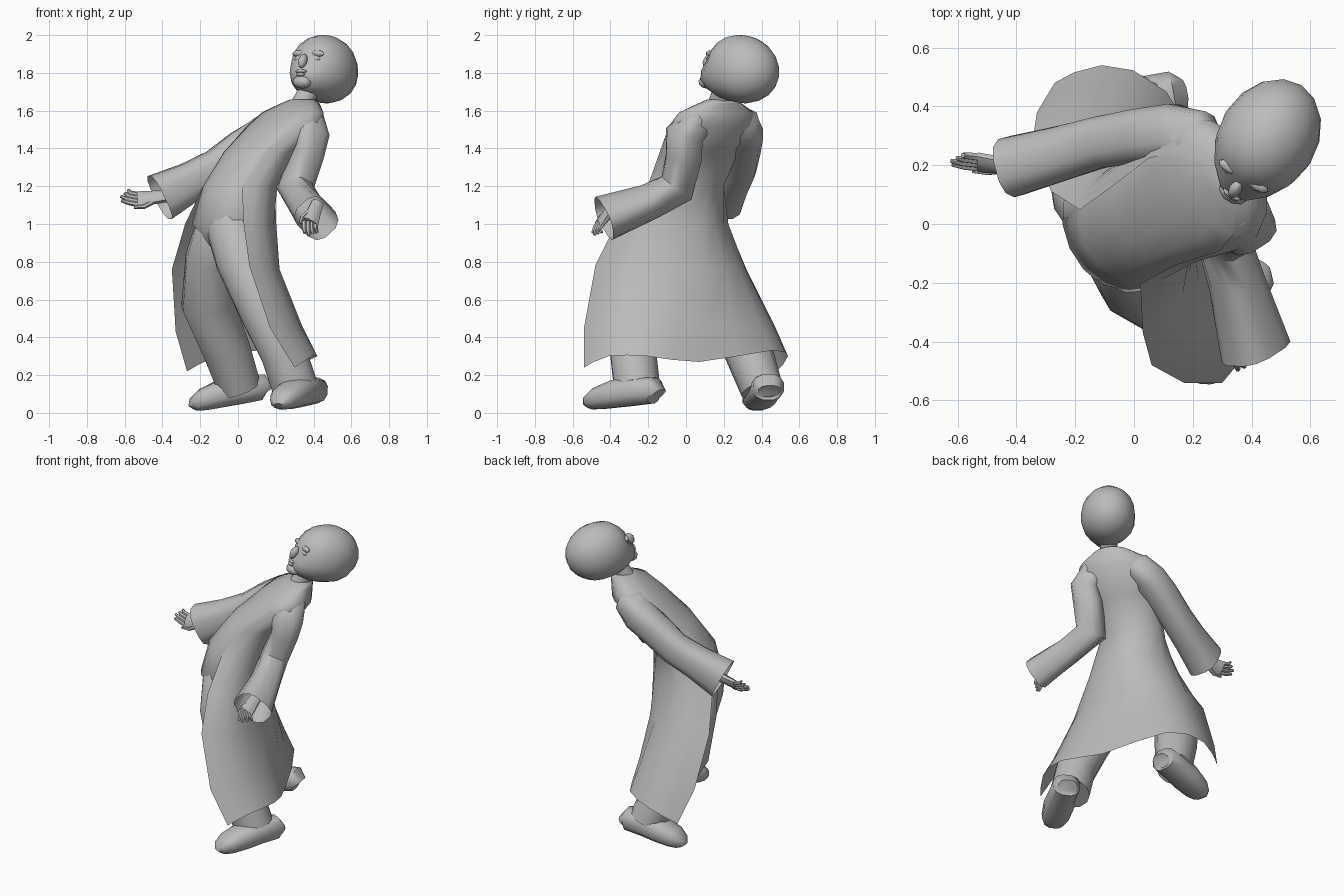
import bpy, bmesh, math
from mathutils import Vector, Matrix

cube = bpy.data.objects.get("Cube")
if cube:
    bpy.data.objects.remove(cube)

clay = bpy.data.materials.new("plain_grey")
clay.use_nodes = True
grey = (0.5, 0.5, 0.5, 1)
clay.diffuse_color = grey
clay.node_tree.nodes["Principled BSDF"].inputs["Base Color"].default_value = grey

FACING = Vector((-0.84, -0.55, 0)).normalized()
LEFT = Vector((-FACING.y, FACING.x, 0))


def finish(name, bm, angle=50):
    bmesh.ops.recalc_face_normals(bm, faces=bm.faces)
    mesh = bpy.data.meshes.new(name)
    bm.to_mesh(mesh)
    bm.free()
    mesh.materials.append(clay)
    ob = bpy.data.objects.new(name, mesh)
    bpy.context.collection.objects.link(ob)
    bpy.ops.object.select_all(action="DESELECT")
    ob.select_set(True)
    bpy.context.view_layer.objects.active = ob
    bpy.ops.object.shade_smooth_by_angle(angle=math.radians(angle))
    return ob


def loft(name, rings, closed=True, caps=(True, True)):
    bm = bmesh.new()
    rows = [[bm.verts.new(p) for p in ring] for ring in rings]
    n = len(rows[0])
    for a, b in zip(rows, rows[1:]):
        for i in range(n if closed else n - 1):
            j = (i + 1) % n
            bm.faces.new((a[i], a[j], b[j], b[i]))
    for row, cap in zip((rows[0], rows[-1]), caps):
        if cap and closed:
            bm.faces.new(row)
    return finish(name, bm)


def oval(center, side, other, w, d, sides, power=1):
    pts = []
    for i in range(sides):
        t = math.tau * (i + 0.5) / sides
        c, s = math.cos(t), math.sin(t)
        pts.append(Vector(center) + side * w * math.copysign(abs(c) ** power, c)
                   + other * d * math.copysign(abs(s) ** power, s))
    return pts


def tube(name, stations, sides=10, hint=(0, 0, 1), caps=(True, True), power=1):
    """Stations are (centre, width, depth) along a limb."""
    pts = [Vector(s[0]) for s in stations]
    rings = []
    for i, (_, w, d) in enumerate(stations):
        way = (pts[min(i + 1, len(pts) - 1)] - pts[max(i - 1, 0)]).normalized()
        side = way.cross(Vector(hint)).normalized()
        rings.append(oval(pts[i], side, side.cross(way), w, d, sides, power))
    return loft(name, rings, True, caps)


def smooth_row(points, steps=2):
    """Round off an open row of control points."""
    p = [Vector(q) for q in points]
    out = []
    for i in range(len(p) - 1):
        a, b, c, d = p[max(i - 1, 0)], p[i], p[i + 1], p[min(i + 2, len(p) - 1)]
        for k in range(steps):
            t = k / steps
            out.append(b + (c - a) * t / 2 + (a * 2 - b * 5 + c * 4 - d) * t * t / 2
                       + (b * 3 - a - c * 3 + d) * t ** 3 / 2)
    return out + [p[-1]]


def back_arc(center, w, d, count=13):
    """Arc just outside a torso ring, from the right front round the back."""
    start, end = math.radians(135), math.radians(392)
    pts = []
    for i in range(count):
        t = start + (end - start) * i / (count - 1)
        pts.append(Vector(center) + (LEFT * w * math.cos(t) + FACING * d * math.sin(t)) * 1.015)
    return pts


# Torso leaning back, from hips to collar
torso = [((-0.05, -0.04, 0.86), 0.12, 0.09), ((-0.06, -0.03, 1.0), 0.225, 0.165),
         ((0.01, 0, 1.2), 0.205, 0.19), ((0.12, 0.07, 1.38), 0.215, 0.185),
         ((0.25, 0.14, 1.52), 0.25, 0.17), ((0.29, 0.16, 1.59), 0.22, 0.13),
         ((0.33, 0.18, 1.64), 0.12, 0.09), ((0.34, 0.18, 1.66), 0.07, 0.06)]
loft("coat_torso", [oval(c, LEFT, FACING, w, d, 16) for c, w, d in torso])

# Coat back and long open skirt: right front edge, round the back, left front edge
skirt = [
    [(-0.28, 0.11, 1), (-0.14, 0.22, 1), (0.05, 0.2, 1), (0.19, 0.08, 1), (0.19, -0.16, 1), (0.13, -0.29, 1), (0.03, -0.37, 1)],
    [(-0.35, 0.25, 0.76), (-0.16, 0.32, 0.76), (0.04, 0.28, 0.76), (0.19, 0.1, 0.76), (0.22, -0.2, 0.76), (0.17, -0.38, 0.76), (0.06, -0.48, 0.78)],
    [(-0.33, 0.38, 0.43), (-0.12, 0.47, 0.46), (0.08, 0.39, 0.48), (0.25, 0.09, 0.46), (0.34, -0.2, 0.46), (0.29, -0.43, 0.46), (0.17, -0.54, 0.45)],
    [(-0.27, 0.48, 0.22), (-0.11, 0.54, 0.3), (0.11, 0.45, 0.33), (0.31, 0.07, 0.27), (0.42, -0.2, 0.3), (0.39, -0.41, 0.3), (0.3, -0.54, 0.24)]]
loft("coat_skirt", [back_arc(*ring) for ring in reversed(torso[2:7])]
     + [smooth_row(row) for row in skirt], closed=False)

# Trouser legs
tube("left_trouser_leg", [((-0.02, -0.06, 1.1), 0.1, 0.1), ((-0.03, -0.1, 0.98), 0.14, 0.14),
                          ((0.02, -0.19, 0.82), 0.145, 0.145), ((0.13, -0.27, 0.55), 0.13, 0.13),
                          ((0.24, -0.28, 0.32), 0.125, 0.125), ((0.3, -0.26, 0.14), 0.125, 0.125)], 12, LEFT)
tube("right_trouser_leg", [((-0.07, 0.01, 1.08), 0.1, 0.1), ((-0.1, 0.02, 0.97), 0.13, 0.13),
                           ((-0.14, 0.1, 0.82), 0.14, 0.14), ((-0.16, 0.22, 0.58), 0.145, 0.14),
                           ((-0.06, 0.33, 0.33), 0.13, 0.13), ((0.01, 0.4, 0.13), 0.12, 0.11)], 12, LEFT)


# Shoes: heel to toe, flat soles
def shoe(name, heel, toe):
    heel, toe = Vector(heel), Vector(toe)
    stages = [(0, 0.06, 0.045), (0.05, 0.085, 0.07), (0.35, 0.085, 0.08), (0.6, 0.095, 0.075),
              (0.85, 0.085, 0.06), (0.97, 0.06, 0.042), (1, 0.03, 0.025)]
    tube(name, [(heel.lerp(toe, t) + Vector((0, 0, h)), w, h) for t, w, h in stages], 12, power=0.8)


shoe("left_shoe", (0.41, -0.15, 0.05), (0.22, -0.52, 0.01))
shoe("right_shoe", (0.15, 0.44, 0.07), (-0.24, 0.37, 0))

# Sleeves with wide open cuffs
tube("left_sleeve", [((0.31, 0.12, 1.56), 0.05, 0.05), ((0.37, 0.05, 1.535), 0.085, 0.085),
                     ((0.38, -0.01, 1.47), 0.1, 0.09), ((0.36, -0.01, 1.36), 0.085, 0.09),
                     ((0.305, -0.05, 1.19), 0.085, 0.095), ((0.35, -0.2, 1.115), 0.09, 0.085),
                     ((0.415, -0.435, 1.03), 0.12, 0.1)], 12, LEFT, (True, False), 0.7)
tube("right_sleeve", [((0.27, 0.23, 1.57), 0.06, 0.05), ((0.21, 0.29, 1.53), 0.1, 0.09),
                      ((0.13, 0.31, 1.47), 0.1, 0.1), ((0.02, 0.3, 1.4), 0.095, 0.1),
                      ((-0.11, 0.28, 1.3), 0.09, 0.1), ((-0.25, 0.24, 1.225), 0.095, 0.105),
                      ((-0.415, 0.195, 1.14), 0.105, 0.13)], 12, (0, 0, 1), (True, False), 0.75)


# Hands: palm, four fingers and a thumb
def hand(side, wrist, knuckles, tip, spread, curl):
    wrist, knuckles, tip = Vector(wrist), Vector(knuckles), Vector(tip)
    spread, curl = Vector(spread).normalized(), Vector(curl)
    normal = spread.cross(tip - wrist).normalized()
    tube(side + "_palm", [(wrist - (knuckles - wrist), 0.035, 0.03), (wrist, 0.04, 0.026),
                          (knuckles, 0.05, 0.022)], 8, normal)
    for i, label in enumerate(("index", "middle", "ring", "little")):
        shift = spread * (0.036 - 0.024 * i)
        reach = (tip - knuckles) * (1 - 0.12 * abs(i - 1))
        tube(f"{side}_{label}_finger", [(knuckles + shift * 0.9, 0.014, 0.014),
                                        (knuckles + shift * 0.9 + reach * 0.55, 0.013, 0.013),
                                        (knuckles + shift * 0.8 + reach + curl * i, 0.008, 0.008)], 6, normal)
    base = wrist + spread * 0.025
    tube(side + "_thumb", [(base, 0.016, 0.016), (base.lerp(knuckles, 0.6) + spread * 0.04, 0.013, 0.013),
                           (knuckles + spread * 0.055 + (tip - knuckles) * 0.2, 0.008, 0.008)], 6, normal)


hand("right", (-0.45, 0.2, 1.14), (-0.53, 0.21, 1.13), (-0.63, 0.22, 1.15), (0, -0.55, -0.8), (0.008, 0, 0.005))
hand("left", (0.4, -0.41, 1.06), (0.38, -0.45, 1.01), (0.38, -0.49, 0.94), (-0.8, -0.3, 0.1), (0.004, 0.008, 0))

# Neck
tube("neck", [((0.33, 0.17, 1.61), 0.065, 0.06), ((0.35, 0.18, 1.66), 0.055, 0.055),
              ((0.39, 0.21, 1.73), 0.06, 0.06)], 10, LEFT)

# Head frame, looking ahead with the chin raised
look = Vector((-0.52, -0.82, 0.22)).normalized()
ear = Vector((-look.y, look.x, 0)).normalized()
HEAD = Matrix((look, ear, look.cross(ear))).transposed().to_4x4()
HEAD.translation = Vector((0.457, 0.296, 1.82))


def head_part(name, place, size, shape=None, detail=(16, 10), tilt=0):
    bm = bmesh.new()
    bmesh.ops.create_uvsphere(bm, u_segments=detail[0], v_segments=detail[1], radius=1)
    for v in bm.verts:
        if shape:
            shape(v.co)
    local = Matrix.Translation(place) @ Matrix.Rotation(tilt, 4, "Y") @ Matrix.Diagonal((*size, 1))
    bm.transform(HEAD @ local)
    return finish(name, bm, 60)


def skull(co):
    front, low = max(co.x, 0), max(-co.z, 0)
    co.y *= 1 + low * (0.12 - 0.4 * front)      # full nape, narrow jaw
    if co.x > -0.2:
        co.x += 0.5 * low * (1 - low * 0.3) * (0.3 + front)
    if co.x > 0.7 and co.z > -0.5:
        co.x *= 0.96                            # flatter face


head_part("head", (0, 0, 0), (0.212, 0.168, 0.18), skull)
head_part("nose", (0.215, 0, -0.005), (0.03, 0.022, 0.042), None, (8, 6), -0.35)
head_part("upper_lip", (0.222, 0, -0.062), (0.016, 0.036, 0.01), None, (8, 6))
head_part("lower_lip", (0.224, 0, -0.08), (0.014, 0.03, 0.01), None, (8, 6))
head_part("chin", (0.2, 0, -0.115), (0.04, 0.055, 0.035), None, (10, 6))
for label, s in (("left", 1), ("right", -1)):
    head_part(label + "_brow", (0.172, 0.055 * s, 0.045), (0.02, 0.045, 0.018), None, (8, 6))
    head_part(label + "_eyelid", (0.176, 0.052 * s, 0.016), (0.014, 0.03, 0.014), None, (8, 6))
